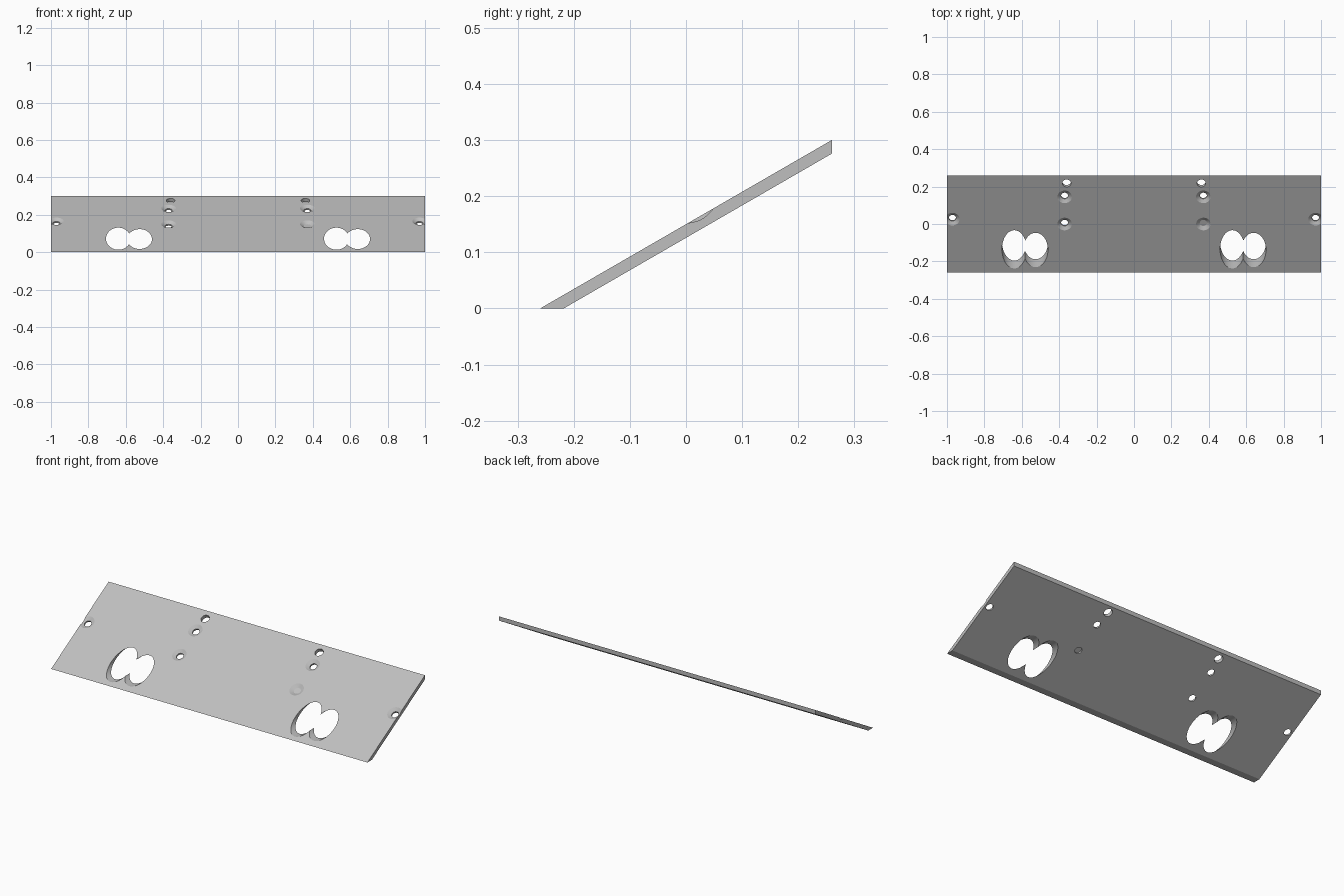
import bpy, bmesh, math
from mathutils import Matrix

if "Cube" in bpy.data.objects:
    bpy.data.objects.remove(bpy.data.objects["Cube"], do_unlink=True)

TILT = math.radians(30)
HALF_Y = 0.26
SLOPE = math.tan(TILT)
DROP = 0.0243          # vertical thickness of the plate

grey = bpy.data.materials.new("plain_grey")
grey.use_nodes = True
colour = (0.52, 0.52, 0.52, 1)
grey.diffuse_color = colour
grey.node_tree.nodes["Principled BSDF"].inputs["Base Color"].default_value = colour


def make_object(name, bm):
    bmesh.ops.recalc_face_normals(bm, faces=bm.faces)
    mesh = bpy.data.meshes.new(name)
    bm.to_mesh(mesh)
    bm.free()
    mesh.materials.append(grey)
    obj = bpy.data.objects.new(name, mesh)
    bpy.context.scene.collection.objects.link(obj)
    return obj


# Sloping plate: side profile with a flat foot and an upright rear edge
bm = bmesh.new()
top = 2 * HALF_Y * SLOPE
profile = [(-HALF_Y, 0), (-HALF_Y + DROP / SLOPE, 0), (HALF_Y, top - DROP), (HALF_Y, top)]
face = bm.faces.new([bm.verts.new((-1, y, z)) for y, z in profile])
side = bmesh.ops.extrude_face_region(bm, geom=[face])
bmesh.ops.translate(bm, vec=(2, 0, 0),
                    verts=[v for v in side["geom"] if isinstance(v, bmesh.types.BMVert)])
plate = make_object("sloping_plate", bm)


def cut(matrix, r_low, r_high, z_low, z_high, sides=40):
    """Subtract a round or conical cutter whose axis is the matrix's z."""
    bm = bmesh.new()
    bmesh.ops.create_cone(bm, cap_ends=True, segments=sides, radius1=r_low,
                          radius2=r_high, depth=z_high - z_low,
                          matrix=matrix @ Matrix.Translation((0, 0, (z_low + z_high) / 2)))
    cutter = make_object("hole_cutter", bm)
    cutter.hide_render = True
    mod = plate.modifiers.new("hole", "BOOLEAN")
    mod.operation = "DIFFERENCE"
    mod.solver = "EXACT"
    mod.object = cutter
    graph = bpy.context.evaluated_depsgraph_get()
    result = bpy.data.meshes.new_from_object(plate.evaluated_get(graph))
    plate.modifiers.clear()
    plate.data = result
    bpy.data.objects.remove(cutter, do_unlink=True)


def on_slope(x, y):
    return Matrix.Translation((x, y, (y + HALF_Y) * SLOPE)) @ Matrix.Rotation(TILT, 4, "X")


# Double-lobed openings, bored level from front to back
for x in (-0.64, 0.526):
    for dx, z, rx, rz in ((0, 0.072, 0.066, 0.059), (0.114, 0.07, 0.066, 0.053)):
        level = (Matrix.Translation((x + dx, 0, z)) @ Matrix.Rotation(math.pi / 2, 4, "X")
                 @ Matrix.Diagonal((rx, rz, 1, 1)))
        cut(level, 1, 1, -0.5, 0.5, 64)

# Screw holes square to the slope, mirrored left and right
SINK, OUTER, INNER = 0.012, 0.039, 0.019
for s in (-1, 1):
    cut(on_slope(s * 0.36, 0.218), 0.023, 0.023, -0.06, 0.06)
    for x, y in ((0.371, 0.145), (0.371, 0.0), (0.971, 0.026)):
        place = on_slope(s * x, y)
        cut(place, INNER, INNER, -0.06, 0.06)
        cut(place, INNER, 2 * OUTER - INNER, -SINK, SINK)

plate.data.name = "sloping_plate"
bpy.ops.object.select_all(action="DESELECT")
plate.select_set(True)
bpy.context.view_layer.objects.active = plate
bpy.ops.object.shade_smooth_by_angle(angle=math.radians(30))
